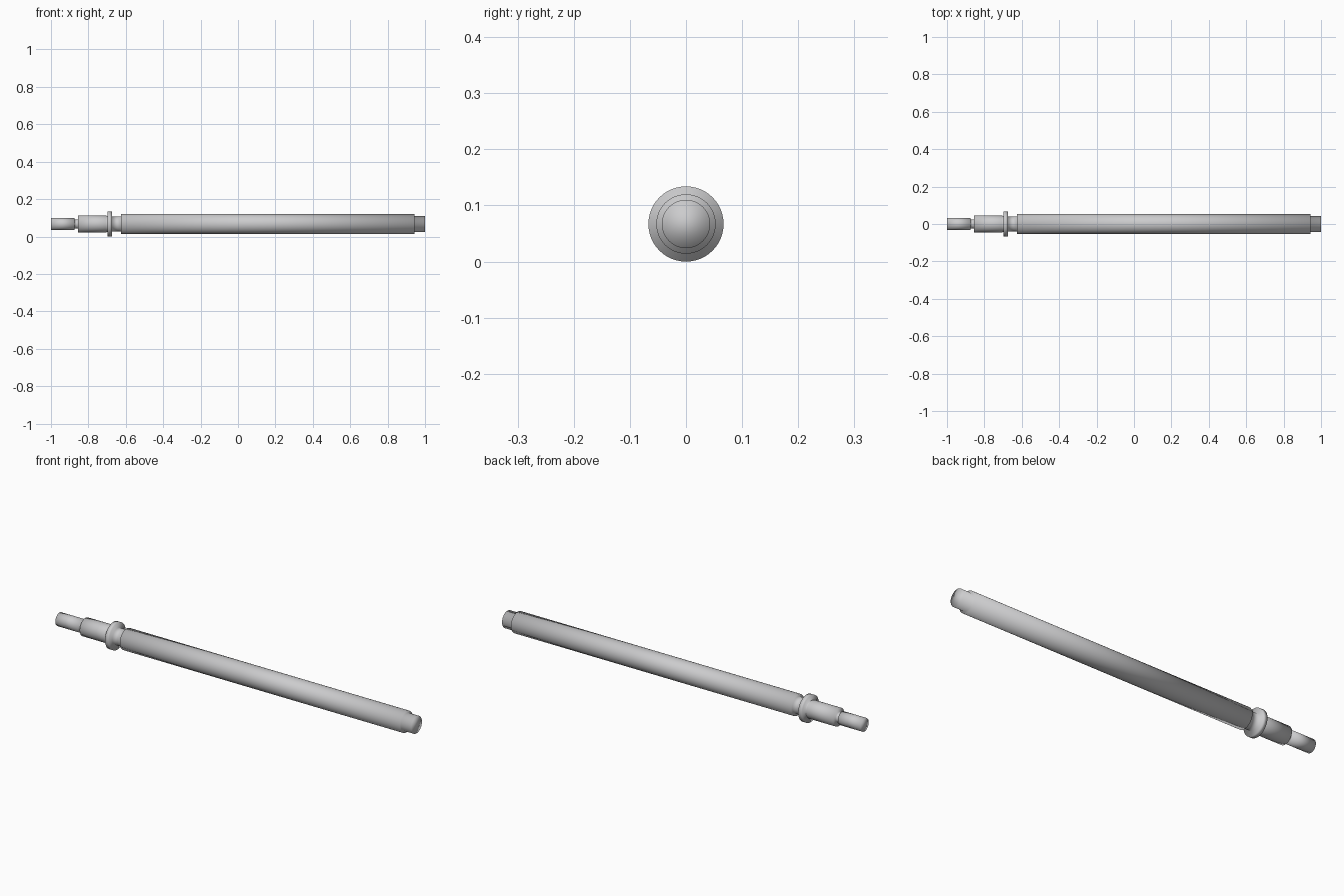
import bpy, bmesh, math

if "Cube" in bpy.data.objects:
    bpy.data.objects.remove(bpy.data.objects["Cube"])

R = 0.067   # collar radius, also the height of the axis
SEGMENTS = 48

grey = bpy.data.materials.new("plain grey")
grey.diffuse_color = (0.6, 0.6, 0.61, 1)
grey.use_nodes = True
grey.node_tree.nodes["Principled BSDF"].inputs["Base Color"].default_value = grey.diffuse_color


def turned_part(name, profile):
    """Revolve (x, radius) points about the long axis and cap both ends."""
    bm = bmesh.new()
    rings = []
    for x, r in profile:
        rings.append([bm.verts.new((x, r * math.cos(a), R + r * math.sin(a)))
                      for a in (2 * math.pi * i / SEGMENTS for i in range(SEGMENTS))])
    for a, b in zip(rings, rings[1:]):
        for i in range(SEGMENTS):
            j = (i + 1) % SEGMENTS
            bm.faces.new((a[i], a[j], b[j], b[i]))
    bm.faces.new(rings[0])
    bm.faces.new(rings[-1])
    bmesh.ops.recalc_face_normals(bm, faces=bm.faces)
    for f in bm.faces:
        f.smooth = True
    mesh = bpy.data.meshes.new(name)
    bm.to_mesh(mesh)
    bm.free()
    mesh.materials.append(grey)
    bpy.context.collection.objects.link(bpy.data.objects.new(name, mesh))


# One turned shaft: tip pin, groove, shank, collar, neck, long barrel, end plug
turned_part("turned_shaft", [
    (-1.0, 0.033), (-0.873, 0.033),
    (-0.873, 0.025), (-0.855, 0.025),
    (-0.855, 0.045), (-0.705, 0.045), (-0.698, 0.041), (-0.698, R),
    (-0.675, R), (-0.675, 0.041), (-0.625, 0.041),
    (-0.625, 0.053), (0.943, 0.053),
    (0.943, 0.043), (1.0, 0.043),
])
